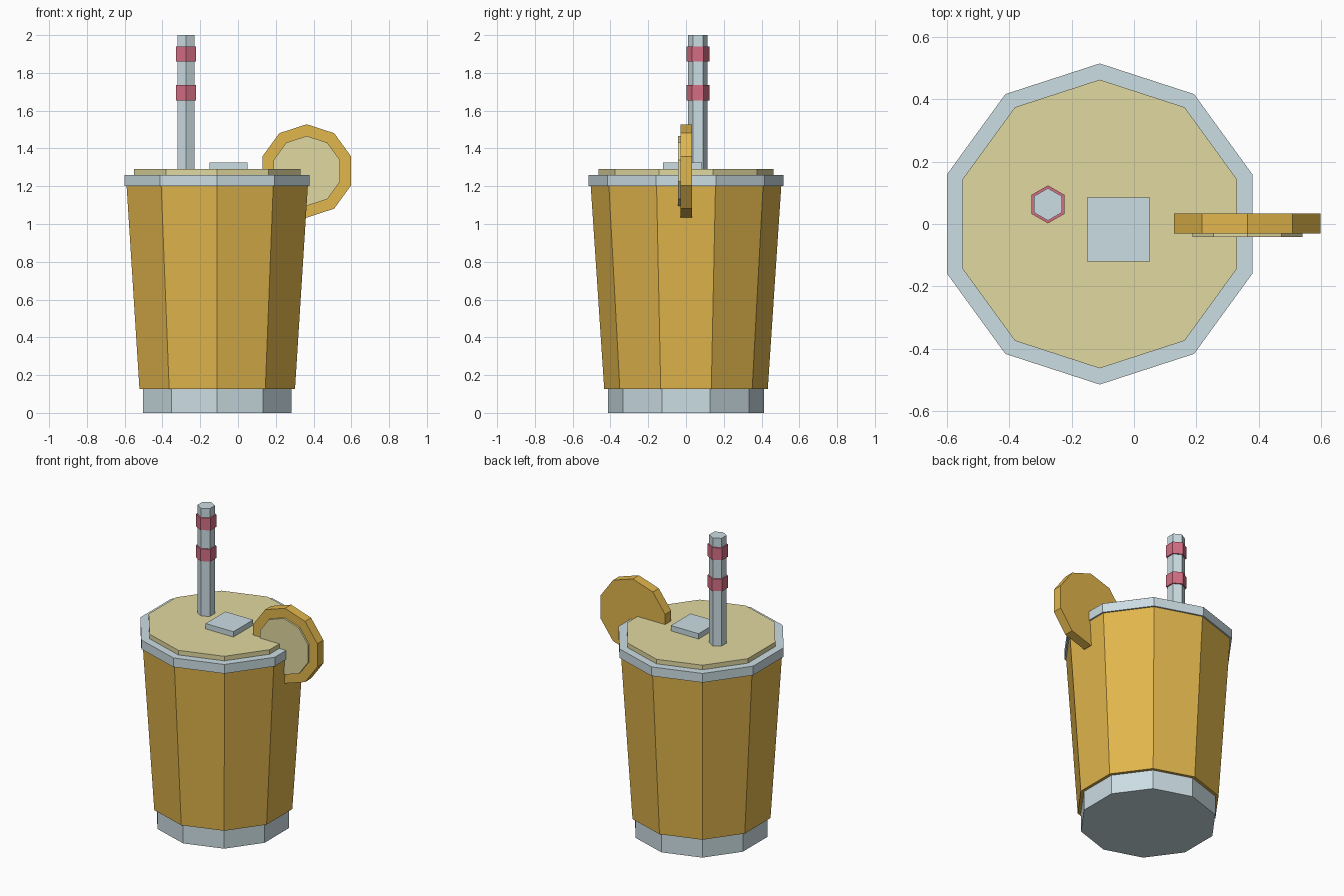
import bpy
import math

cube = bpy.data.objects.get("Cube")
if cube:
    bpy.data.objects.remove(cube, do_unlink=True)


def make_material(name, srgb):
    mat = bpy.data.materials.new(name)
    mat.use_nodes = True
    color = [(c / 255) ** 2.2 for c in srgb] + [1]
    mat.diffuse_color = color
    mat.node_tree.nodes["Principled BSDF"].inputs["Base Color"].default_value = color
    return mat


amber = make_material("amber", (224, 180, 77))
cream = make_material("cream", (224, 215, 158))
pale_grey = make_material("pale_grey", (202, 220, 226))
pink_red = make_material("pink_red", (210, 110, 130))


def prism(name, sides, center, bottom, top, r_bottom, r_top, mat, axis="Z"):
    """Tapered prism between two levels, with a corner facing +y (or +z if laid along y)."""
    half = (top - bottom) / 2
    ring = [math.pi / 2 + 2 * math.pi * i / sides for i in range(sides)]
    verts = [(r * math.cos(a), r * math.sin(a), z)
             for r, z in ((r_bottom, -half), (r_top, half)) for a in ring]
    faces = [(i, (i + 1) % sides, sides + (i + 1) % sides, sides + i) for i in range(sides)]
    faces += [tuple(reversed(range(sides))), tuple(range(sides, 2 * sides))]
    mesh = bpy.data.meshes.new(name)
    mesh.from_pydata(verts, [], faces)
    mesh.materials.append(mat)
    obj = bpy.data.objects.new(name, mesh)
    bpy.context.collection.objects.link(obj)
    middle = (bottom + top) / 2
    if axis == "Z":
        obj.location = (center[0], center[1], middle)
    else:
        obj.rotation_euler.x = math.pi / 2
        obj.location = (center[0], middle, center[1])
    return obj


# Cup, rim and lid
cup = (-0.11, 0)
prism("cup_base", 10, cup, 0, 0.13, 0.413, 0.413, pale_grey)
prism("cup_body", 10, cup, 0.127, 1.21, 0.433, 0.505, amber)
prism("cup_rim", 10, cup, 1.2, 1.26, 0.515, 0.515, pale_grey)
prism("drink_top", 10, cup, 1.25, 1.29, 0.463, 0.463, cream)

# Ice cube showing above the drink
bpy.ops.mesh.primitive_cube_add(size=1, location=(-0.05, -0.018, 1.295))
ice = bpy.context.object
ice.name = "ice_cube"
ice.scale = (0.202, 0.206, 0.06)
ice.data.materials.append(pale_grey)

# Striped straw
straw = (-0.276, 0.063)
prism("straw", 6, straw, 1.27, 2.0, 0.052, 0.052, pale_grey)
for name, z in (("straw_band_lower", 1.655), ("straw_band_upper", 1.86)):
    prism(name, 6, straw, z, z + 0.08, 0.061, 0.061, pink_red)

# Fruit slice on the rim, with its flesh on the front
fruit = (0.364, 1.281)
prism("fruit_rind", 10, fruit, -0.03, 0.033, 0.247, 0.247, amber, "Y")
prism("fruit_flesh", 10, fruit, -0.042, -0.02, 0.185, 0.185, cream, "Y")
